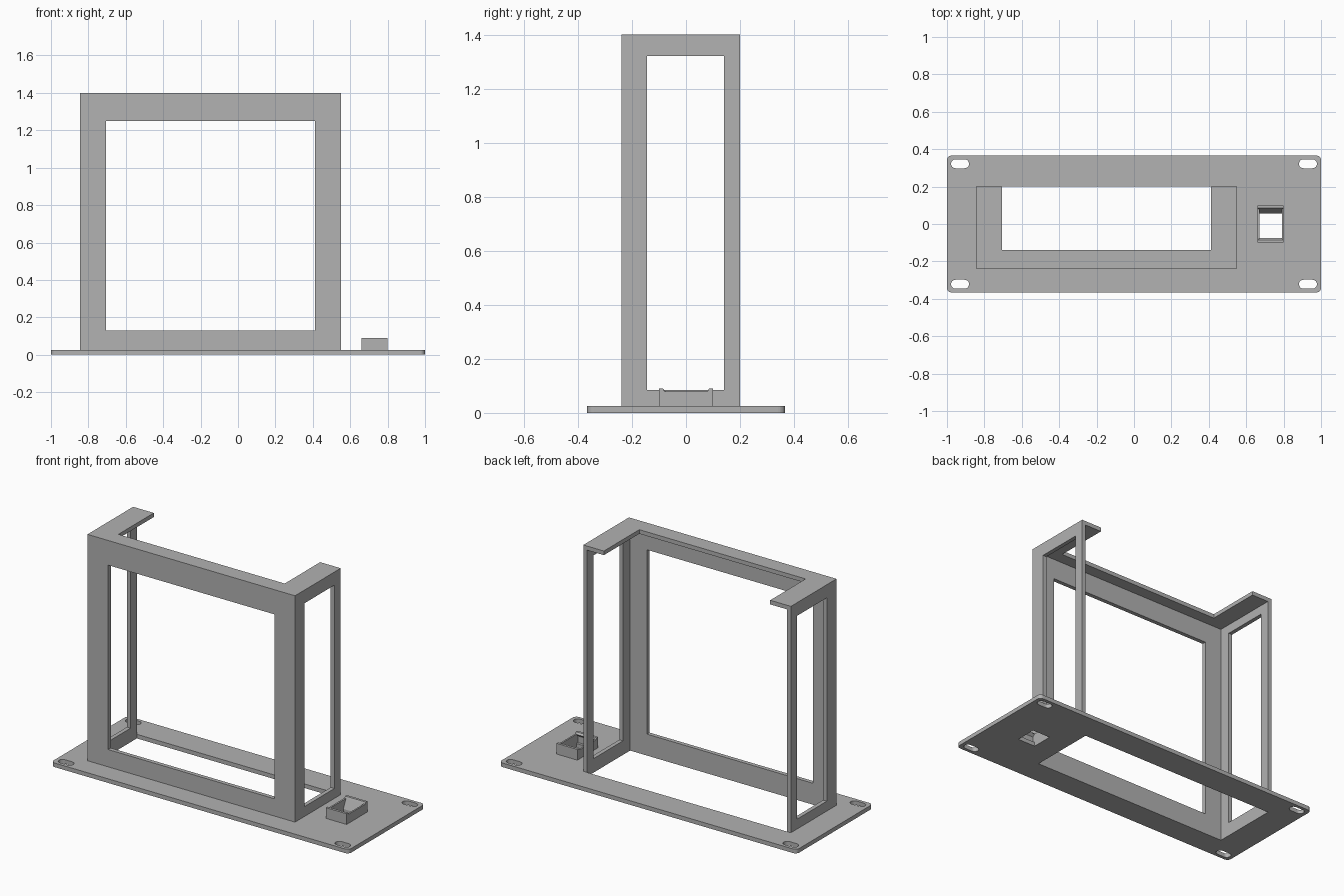
import bpy, bmesh, math
from mathutils import Matrix

cube = bpy.data.objects.get("Cube")
if cube:
    bpy.data.objects.remove(cube, do_unlink=True)

grey = bpy.data.materials.new("plain grey")
grey.use_nodes = True
COLOR = (0.445, 0.445, 0.445, 1)
grey.diffuse_color = COLOR
grey.node_tree.nodes["Principled BSDF"].inputs["Base Color"].default_value = COLOR

T = 0.025  # sheet thickness

# Sheet orientations: local x, y and thickness mapped to world axes
FLAT = Matrix.Identity(4)
FACING_FRONT = Matrix.Rotation(math.pi / 2, 4, 'X')
FACING_SIDE = Matrix(((0, 0, 1, 0), (1, 0, 0, 0), (0, 1, 0, 0), (0, 0, 0, 1)))


def rect(x0, x1, y0, y1):
    return [(x0, y0), (x1, y0), (x1, y1), (x0, y1)]


def rounded(x0, x1, y0, y1, r, steps=6):
    pts = []
    corners = [(x1 - r, y1 - r), (x0 + r, y1 - r), (x0 + r, y0 + r), (x1 - r, y0 + r)]
    for q, (cx, cy) in enumerate(corners):
        for i in range(steps + 1):
            a = (q + i / steps) * math.pi / 2
            pts.append((cx + r * math.cos(a), cy + r * math.sin(a)))
    return pts


def sheet(name, loops, orient, centre, thickness=T):
    """Extruded flat outline; loops after the first are holes."""
    curve = bpy.data.curves.new(name, 'CURVE')
    curve.dimensions = '2D'
    curve.fill_mode = 'BOTH'
    curve.extrude = thickness / 2
    for pts in loops:
        spline = curve.splines.new('POLY')
        spline.points.add(len(pts) - 1)
        for p, (x, y) in zip(spline.points, pts):
            p.co = (x, y, 0, 1)
        spline.use_cyclic_u = True
    temp = bpy.data.objects.new(name + " outline", curve)
    bpy.context.collection.objects.link(temp)
    deps = bpy.context.evaluated_depsgraph_get()
    mesh = bpy.data.meshes.new_from_object(temp.evaluated_get(deps))
    bpy.data.objects.remove(temp, do_unlink=True)
    bm = bmesh.new()
    bm.from_mesh(mesh)
    bmesh.ops.remove_doubles(bm, verts=bm.verts, dist=1e-5)
    bmesh.ops.transform(bm, matrix=Matrix.Translation(centre) @ orient, verts=bm.verts)
    bmesh.ops.recalc_face_normals(bm, faces=bm.faces)
    for f in bm.faces:
        f.smooth = False
    bm.to_mesh(mesh)
    bm.free()
    mesh.materials.clear()
    mesh.materials.append(grey)
    obj = bpy.data.objects.new(name, mesh)
    bpy.context.collection.objects.link(obj)
    return obj


# Cage extents
L, R, F, B, TOP = -0.845, 0.55, -0.238, 0.2, 1.4

# Base plate with cage opening, socket opening and corner slots
holes = [rect(L + T, R - T, F + T, B), rect(0.67, 0.79, -0.075, 0.055)]
for sx in (-1, 1):
    for sy in (-1, 1):
        x, y = sx * 0.93, sy * 0.322
        holes.append(rounded(x - 0.048, x + 0.048, y - 0.024, y + 0.024, 0.0239))
sheet("base_plate", [rounded(-1, 1, -0.366, 0.366, 0.025)] + holes, FLAT, (0, 0, T / 2))

# Front frame
sheet("front_frame", [rect(L, R, T, TOP), rect(-0.706, 0.412, 0.13, 1.25)],
      FACING_FRONT, (0, F + T / 2, 0))

# Side frames
for name, x in (("right_frame", L + T / 2), ("left_frame", R - T / 2)):
    sheet(name, [rect(F + T, B, T, TOP - T), rect(-0.145, 0.14, 0.085, 1.32)],
          FACING_SIDE, (x, 0, 0))

# Top flange, open at the back
sheet("top_flange", [[(L, F + T), (R, F + T), (R, B), (0.412, B), (0.412, -0.14),
                      (-0.706, -0.14), (-0.706, B), (L, B)]],
      FLAT, (0, 0, TOP - T / 2))

# Small socket: two thin cheeks, a sloped rear wall and a front wall with lip
cheek = [(-0.1, T), (0.1, T), (0.1, 0.09), (0.085, 0.09), (0.08, 0.08),
         (-0.08, 0.08), (-0.085, 0.09), (-0.1, 0.09)]
for name, x in (("socket_right_cheek", 0.665), ("socket_left_cheek", 0.795)):
    sheet(name, [cheek], FACING_SIDE, (x, 0, 0), 0.01)
sheet("socket_rear_wall", [[(0.055, T), (0.1, T), (0.1, 0.09), (0.085, 0.09), (0.08, 0.08)]],
      FACING_SIDE, (0.73, 0, 0), 0.12)
sheet("socket_front_wall", [[(-0.1, T), (-0.09, T), (-0.09, 0.065), (-0.075, 0.08),
                             (-0.085, 0.09), (-0.1, 0.09)]],
      FACING_SIDE, (0.73, 0, 0), 0.12)
